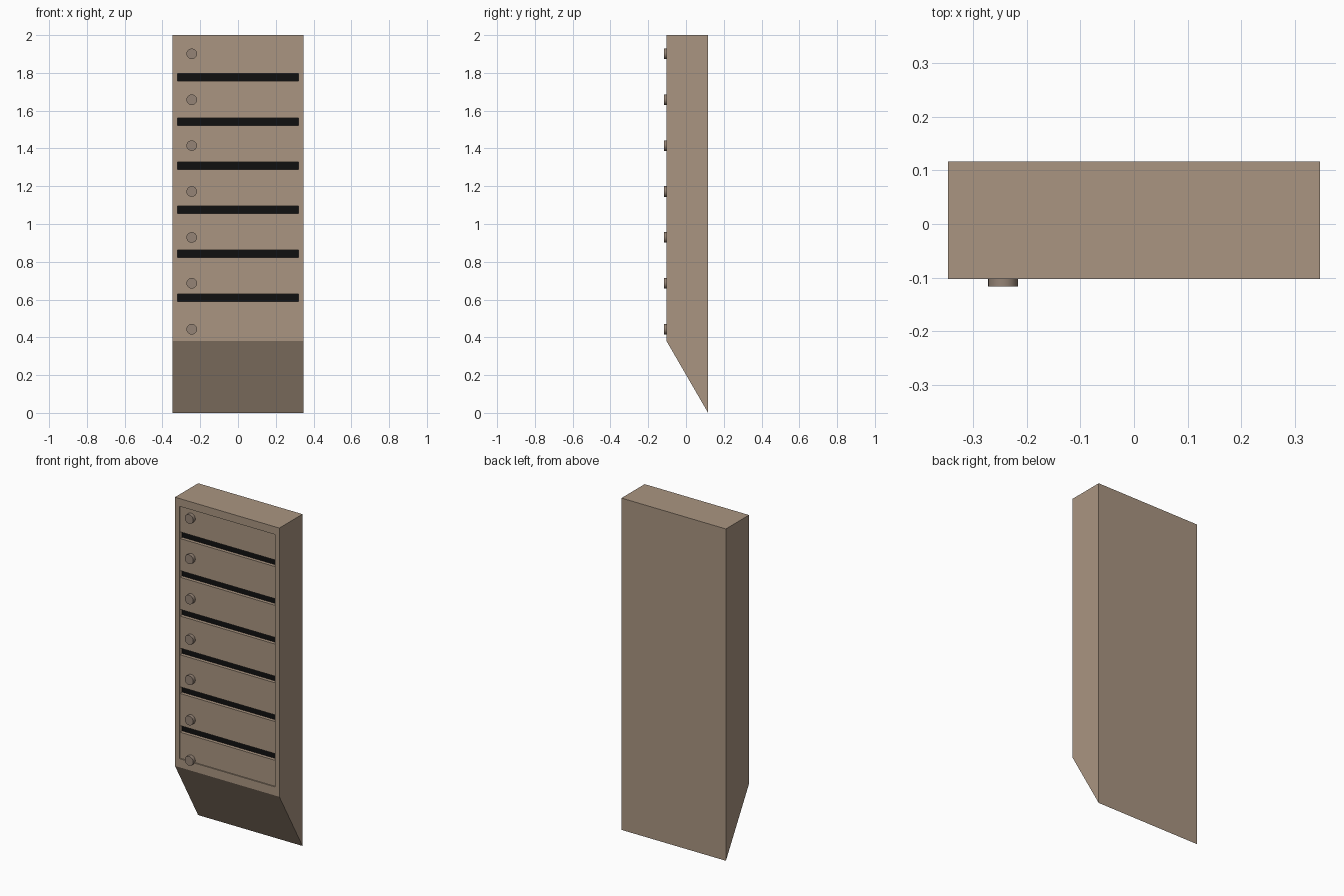
import bpy, bmesh
from math import pi
from mathutils import Matrix

if "Cube" in bpy.data.objects:
    bpy.data.objects.remove(bpy.data.objects["Cube"])

W = 0.348                    # half width
FRONT, BACK = -0.103, 0.117
IN_W = 0.319                 # half width of the recess
Z_LO, Z_HI = 0.432, 1.953
DEPTH = 0.03


def material(name, rgb):
    m = bpy.data.materials.new(name)
    m.diffuse_color = (*rgb, 1)
    m.use_nodes = True
    m.node_tree.nodes["Principled BSDF"].inputs["Base Color"].default_value = m.diffuse_color
    return m


def finish(name, bm, mat=None):
    bmesh.ops.recalc_face_normals(bm, faces=bm.faces)
    me = bpy.data.meshes.new(name)
    bm.to_mesh(me)
    bm.free()
    ob = bpy.data.objects.new(name, me)
    bpy.context.collection.objects.link(ob)
    if mat:
        me.materials.append(mat)
    return ob


def box(name, x, y, z, mat=None):
    bm = bmesh.new()
    size = [b - a for a, b in (x, y, z)]
    mid = [(a + b) / 2 for a, b in (x, y, z)]
    bmesh.ops.create_cube(bm, size=1, matrix=Matrix.Translation(mid) @ Matrix.Diagonal((*size, 1)))
    return finish(name, bm, mat)


brown = material("brown_paint", (0.40, 0.30, 0.22))
knob_mat = material("knob_brown", (0.30, 0.23, 0.18))
black = material("slot_black", (0.005, 0.005, 0.005))

# cabinet: side profile with sloping underside, extruded across x
bm = bmesh.new()
profile = [(FRONT, 0.38), (BACK, 0), (BACK, 2), (FRONT, 2)]
face = bm.faces.new([bm.verts.new((-W, y, z)) for y, z in profile])
new = bmesh.ops.extrude_face_region(bm, geom=[face])["geom"]
bmesh.ops.translate(bm, vec=(2 * W, 0, 0), verts=[v for v in new if isinstance(v, bmesh.types.BMVert)])
cabinet = finish("cabinet", bm, brown)

# shallow front recess
cutter = box("recess_cutter", (-IN_W, IN_W), (FRONT - 0.05, FRONT + DEPTH), (Z_LO, Z_HI), brown)
cutter.hide_render = True
mod = cabinet.modifiers.new("recess", "BOOLEAN")
mod.object = cutter
mod.operation = "DIFFERENCE"
mod.solver = "EXACT"
bpy.context.view_layer.objects.active = cabinet
bpy.ops.object.modifier_apply(modifier=mod.name)
bpy.data.objects.remove(cutter)

# black slots and the doors between them
slots = [1.776 - 0.2335 * i for i in range(6)]
H = 0.02
tops = [Z_HI] + [z - H for z in slots]
bottoms = [z + H for z in slots] + [Z_LO]
for i, z in enumerate(slots):
    box(f"slot_{i + 1}", (-IN_W, IN_W), (FRONT + DEPTH - 0.003, FRONT + DEPTH + 0.003), (z - H, z + H), black)
for i, (lo, hi) in enumerate(zip(bottoms, tops)):
    box(f"door_{i + 1}", (-IN_W, IN_W), (FRONT + 0.007, FRONT + DEPTH + 0.002), (lo, hi), brown)

# round locks
for i in range(7):
    bm = bmesh.new()
    y0, y1 = -0.117, FRONT + 0.012
    place = Matrix.Translation((-0.245, (y0 + y1) / 2, 1.901 - 0.243 * i)) @ Matrix.Rotation(pi / 2, 4, "X")
    bmesh.ops.create_cone(bm, cap_ends=True, segments=20, radius1=0.028, radius2=0.028,
                          depth=y1 - y0, matrix=place)
    lock = finish(f"lock_{i + 1}", bm, knob_mat)
    bpy.ops.object.select_all(action="DESELECT")
    lock.select_set(True)
    bpy.context.view_layer.objects.active = lock
    bpy.ops.object.shade_smooth_by_angle()
